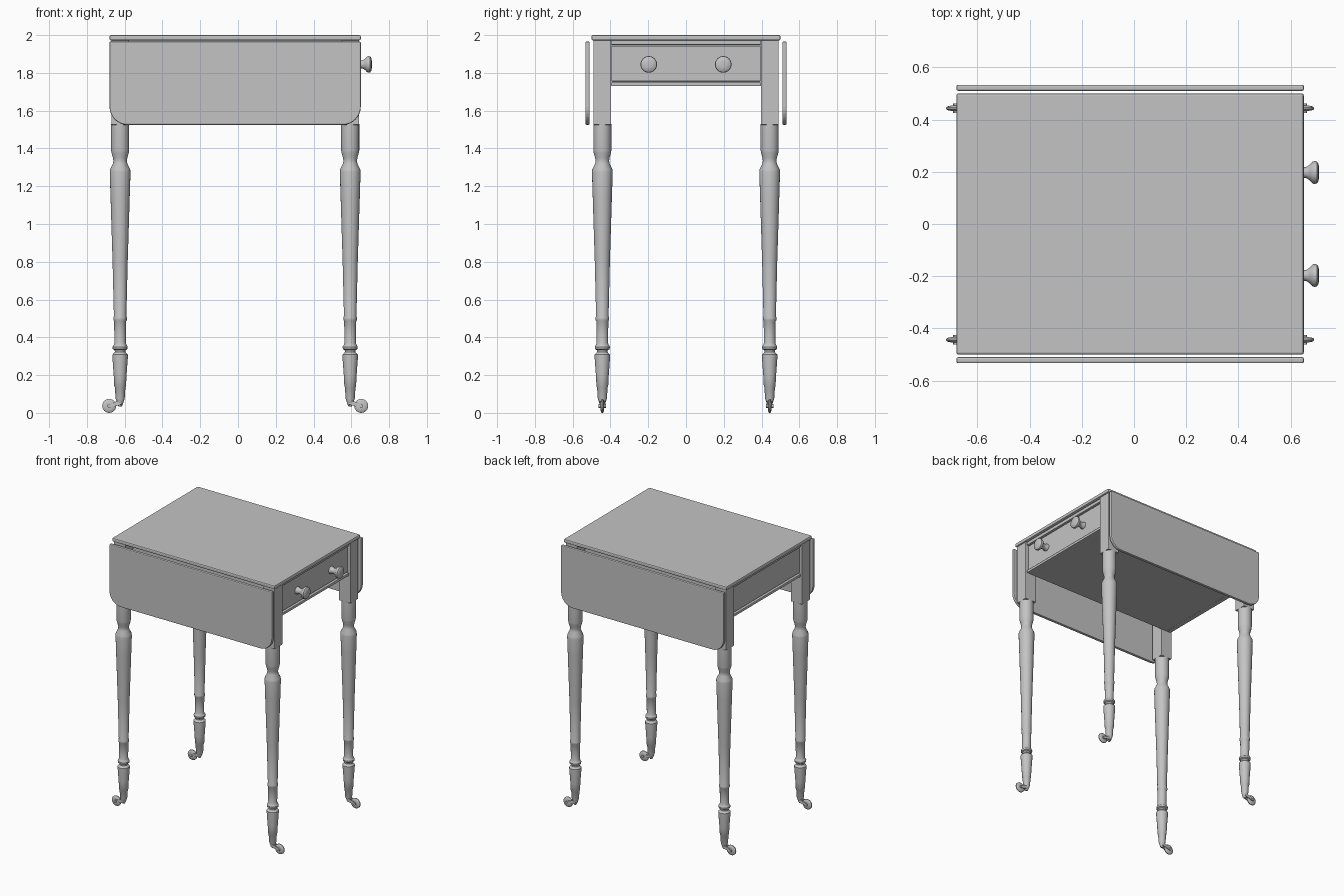
import bpy, bmesh, math
from mathutils import Matrix, Vector

cube = bpy.data.objects.get("Cube")
if cube:
    bpy.data.objects.remove(cube, do_unlink=True)

grey = bpy.data.materials.new("plain grey")
grey.use_nodes = True
grey.diffuse_color = (0.55, 0.55, 0.55, 1)
grey.node_tree.nodes["Principled BSDF"].inputs["Base Color"].default_value = (0.55, 0.55, 0.55, 1)

CX = -0.015                 # middle of the table along x
LEG_X, LEG_Y = 0.609, 0.443
TOP_X, TOP_Y = 0.665, 0.5


def finish(name, bm, bevel=0, smooth=False):
    bmesh.ops.recalc_face_normals(bm, faces=bm.faces)
    mesh = bpy.data.meshes.new(name)
    bm.to_mesh(mesh)
    bm.free()
    ob = bpy.data.objects.new(name, mesh)
    bpy.context.collection.objects.link(ob)
    mesh.materials.append(grey)
    if bevel:
        mod = ob.modifiers.new("soft edges", 'BEVEL')
        mod.width, mod.segments = bevel, 2
    if smooth:
        bpy.ops.object.select_all(action='DESELECT')
        ob.select_set(True)
        bpy.context.view_layer.objects.active = ob
        bpy.ops.object.shade_smooth_by_angle(angle=math.radians(35))
    return ob


def box(name, low, high, bevel=0):
    low, high = Vector(low), Vector(high)
    bm = bmesh.new()
    bmesh.ops.create_cube(bm, size=1)
    bmesh.ops.scale(bm, vec=high - low, verts=bm.verts)
    bmesh.ops.translate(bm, vec=(low + high) / 2, verts=bm.verts)
    return finish(name, bm, bevel)


def turned(name, profile, place, sides=24):
    """Lathe a (radius, height) profile about z, then move it into place."""
    bm = bmesh.new()
    rings = []
    for r, z in profile:
        rings.append([bm.verts.new((r * math.cos(a), r * math.sin(a), z))
                      for a in (2 * math.pi * i / sides for i in range(sides))])
    for low, high in zip(rings, rings[1:]):
        for i in range(sides):
            j = (i + 1) % sides
            bm.faces.new((low[i], low[j], high[j], high[i]))
    bm.faces.new(rings[0])
    bm.faces.new(rings[-1])
    bm.transform(place)
    return finish(name, bm, smooth=True)


def plate(name, outline, y0, y1, bevel=0):
    """Extrude an (x, z) outline from y0 to y1."""
    bm = bmesh.new()
    face = bm.faces.new([bm.verts.new((x, y0, z)) for x, z in outline])
    out = bmesh.ops.extrude_face_region(bm, geom=[face])
    verts = [g for g in out["geom"] if isinstance(g, bmesh.types.BMVert)]
    bmesh.ops.translate(bm, vec=(0, y1 - y0, 0), verts=verts)
    return finish(name, bm, bevel)


# Fixed top and closed case beneath it
box("table_top", (CX - TOP_X, -TOP_Y, 1.972), (CX + TOP_X, TOP_Y, 2), 0.008)
box("case", (CX - 0.625, -0.398, 1.732), (CX + 0.625, 0.398, 1.973))

# Hanging leaves with rounded lower corners
radius, bottom, leaf_top = 0.095, 1.525, 1.966
outline = [(CX + TOP_X, leaf_top), (CX - TOP_X, leaf_top)]
for side, start in ((-1, math.pi), (1, 1.5 * math.pi)):
    for i in range(9):
        a = start + i * math.pi / 16
        outline.append((CX + side * (TOP_X - radius) + radius * math.cos(a),
                        bottom + radius + radius * math.sin(a)))
for label, s in (("front", -1), ("back", 1)):
    plate(label + "_leaf", outline, s * 0.51, s * 0.533, 0.006)

# Rails and recessed panels on both ends
for label, s in (("left", 1), ("right", -1)):
    def span(inner, outer):
        return sorted((CX + s * inner, CX + s * outer))
    for part, z0, z1, depth in (("top_rail", 1.948, 1.973, 0.646),
                                ("bottom_rail", 1.73, 1.75, 0.646),
                                ("panel", 1.755, 1.943, 0.636)):
        x0, x1 = span(0.61, depth)
        box(f"{label}_{part}", (x0, -0.395, z0), (x1, 0.395, z1), 0.004)

# Drawer knobs on the left end
knob = [(0.026, 0), (0.026, 0.012), (0.020, 0.024), (0.021, 0.042), (0.030, 0.056),
        (0.041, 0.066), (0.044, 0.073), (0.042, 0.083), (0.034, 0.089), (0.015, 0.092)]
for label, s in (("front", -1), ("back", 1)):
    turned(label + "_knob", knob, Matrix.Translation((0.617, s * 0.197, 1.845))
           @ Matrix.Rotation(math.pi / 2, 4, 'Y'))

# Turned legs with square heads and casters
leg = [(0.008, 0.033), (0.014, 0.045), (0.024, 0.075), (0.028, 0.135), (0.031, 0.14),
       (0.034, 0.2), (0.041, 0.295), (0.041, 0.308), (0.028, 0.322), (0.029, 0.332),
       (0.039, 0.338), (0.040, 0.35), (0.034, 0.36), (0.030, 0.37), (0.032, 0.485),
       (0.036, 0.492), (0.036, 0.505), (0.033, 0.513), (0.040, 0.8), (0.051, 1.15),
       (0.055, 1.275), (0.053, 1.29), (0.038, 1.32), (0.036, 1.335), (0.038, 1.35),
       (0.046, 1.378), (0.048, 1.39), (0.048, 1.53)]
wheel = [(0.018, -0.010), (0.033, -0.007), (0.037, -0.003),
         (0.037, 0.003), (0.033, 0.007), (0.018, 0.010)]
hub = [(0.010, -0.019), (0.010, 0.019)]
for xn, sx in (("left", 1), ("right", -1)):
    for yn, sy in (("front", -1), ("back", 1)):
        name = f"{yn}_{xn}"
        x, y = CX + sx * LEG_X, sy * LEG_Y
        turned(name + "_leg", leg, Matrix.Translation((x, y, 0)))
        box(name + "_leg_head", (x - 0.047, y - 0.047, 1.525),
            (x + 0.047, y + 0.047, 1.973), 0.004)
        # Caster wheel, axle and the two fork arms
        wx = x + sx * 0.058
        axle = Matrix.Translation((wx, y, 0.037)) @ Matrix.Rotation(math.pi / 2, 4, 'X')
        turned(name + "_caster_wheel", wheel, axle)
        turned(name + "_caster_axle", hub, axle, 12)
        arm = [(x, 0.042), (x + sx * 0.01, 0.064), (wx + sx * 0.008, 0.045),
               (wx + sx * 0.008, 0.03), (wx - sx * 0.008, 0.029)]
        for an, s in (("near", -1), ("far", 1)):
            plate(f"{name}_{an}_caster_arm", arm, y + s * 0.011, y + s * 0.016)
        box(name + "_caster_stem", (x - 0.009, y - 0.016, 0.042), (x + 0.009, y + 0.016, 0.062), 0.004)
